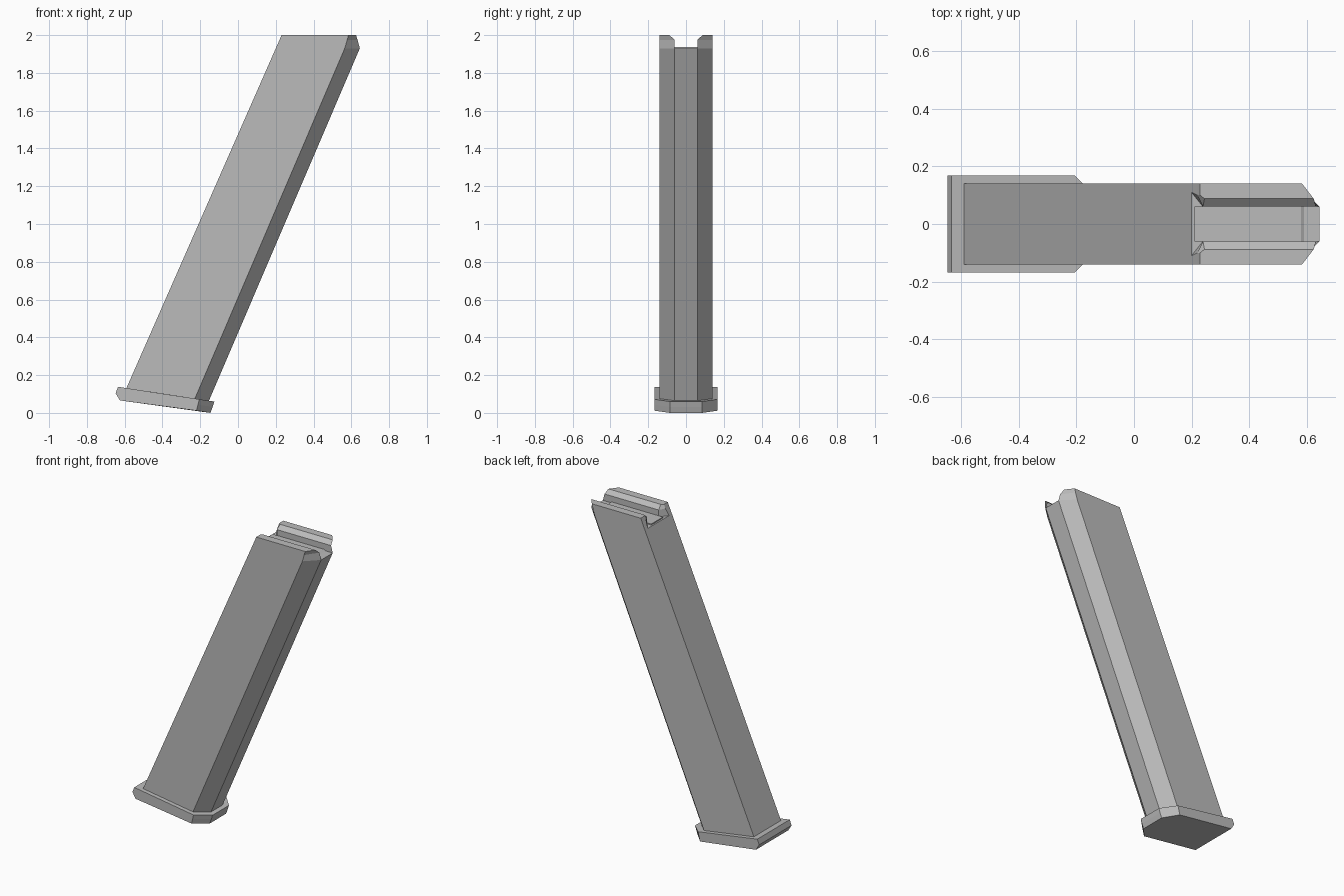
import bpy
import bmesh

cube = bpy.data.objects.get("Cube")
if cube:
    bpy.data.objects.remove(cube, do_unlink=True)

# Single painted metal colour
grey = bpy.data.materials.new("plain grey")
grey.use_nodes = True
GREY = (0.5, 0.5, 0.5, 1)
grey.diffuse_color = GREY
grey.node_tree.nodes["Principled BSDF"].inputs["Base Color"].default_value = GREY


def loft(name, rings):
    """Skin a stack of matching point rings and cap both ends."""
    bm = bmesh.new()
    loops = [[bm.verts.new(p) for p in ring] for ring in rings]
    for low, high in zip(loops, loops[1:]):
        for i in range(len(low)):
            j = (i + 1) % len(low)
            bm.faces.new((low[i], low[j], high[j], high[i]))
    bm.faces.new(loops[0][::-1])
    bm.faces.new(loops[-1])
    bmesh.ops.recalc_face_normals(bm, faces=bm.faces)
    mesh = bpy.data.meshes.new(name)
    bm.to_mesh(mesh)
    bm.free()
    mesh.materials.append(grey)
    obj = bpy.data.objects.new(name, mesh)
    bpy.context.collection.objects.link(obj)
    return obj


def both_sides(half):
    """Close a half outline by mirroring it across y = 0."""
    return half + [(x, -y, z) for x, y, z in reversed(half)]


def level(points, z):
    return [(x, y, z) for x, y in points]


# Slanted body with a chamfered nose
loft("body", [
    both_sides([(-0.60, 0.14, 0.11), (-0.235, 0.14, 0.06), (-0.16, 0.06, 0.05)]),
    both_sides(level([(0.20, 0.14), (0.565, 0.14), (0.645, 0.06)], 1.93)),
])

# Low floor between the lips, with a ramp at its front
loft("slot_floor", [
    both_sides(level([(0.21, 0.06), (0.60, 0.06)], 1.925)),
    both_sides(level([(0.21, 0.06), (0.58, 0.06)], 1.937)),
])

# Feed lips, flared at the back and bevelled along the inner top edge
lip_rings = [
    level([(0.20, 0.14), (0.565, 0.14), (0.645, 0.06), (0.24, 0.06), (0.20, 0.11)], 1.93),
    level([(0.22, 0.14), (0.578, 0.14), (0.633, 0.06), (0.24, 0.06), (0.22, 0.10)], 1.975),
    level([(0.23, 0.14), (0.585, 0.14), (0.625, 0.088), (0.245, 0.088), (0.23, 0.10)], 2.0),
]
for name, side in (("left_lip", -1), ("right_lip", 1)):
    loft(name, [[(x, y * side, z) for x, y, z in ring] for ring in lip_rings])

# Tilted base plate with a pointed back edge
loft("base_plate", [
    both_sides([(-0.625, 0.168, 0.066), (-0.22, 0.168, 0.012), (-0.146, 0.085, 0.0)]),
    both_sides([(-0.648, 0.168, 0.104), (-0.212, 0.168, 0.043), (-0.134, 0.085, 0.032)]),
    both_sides([(-0.635, 0.168, 0.138), (-0.205, 0.168, 0.072), (-0.125, 0.085, 0.06)]),
])
